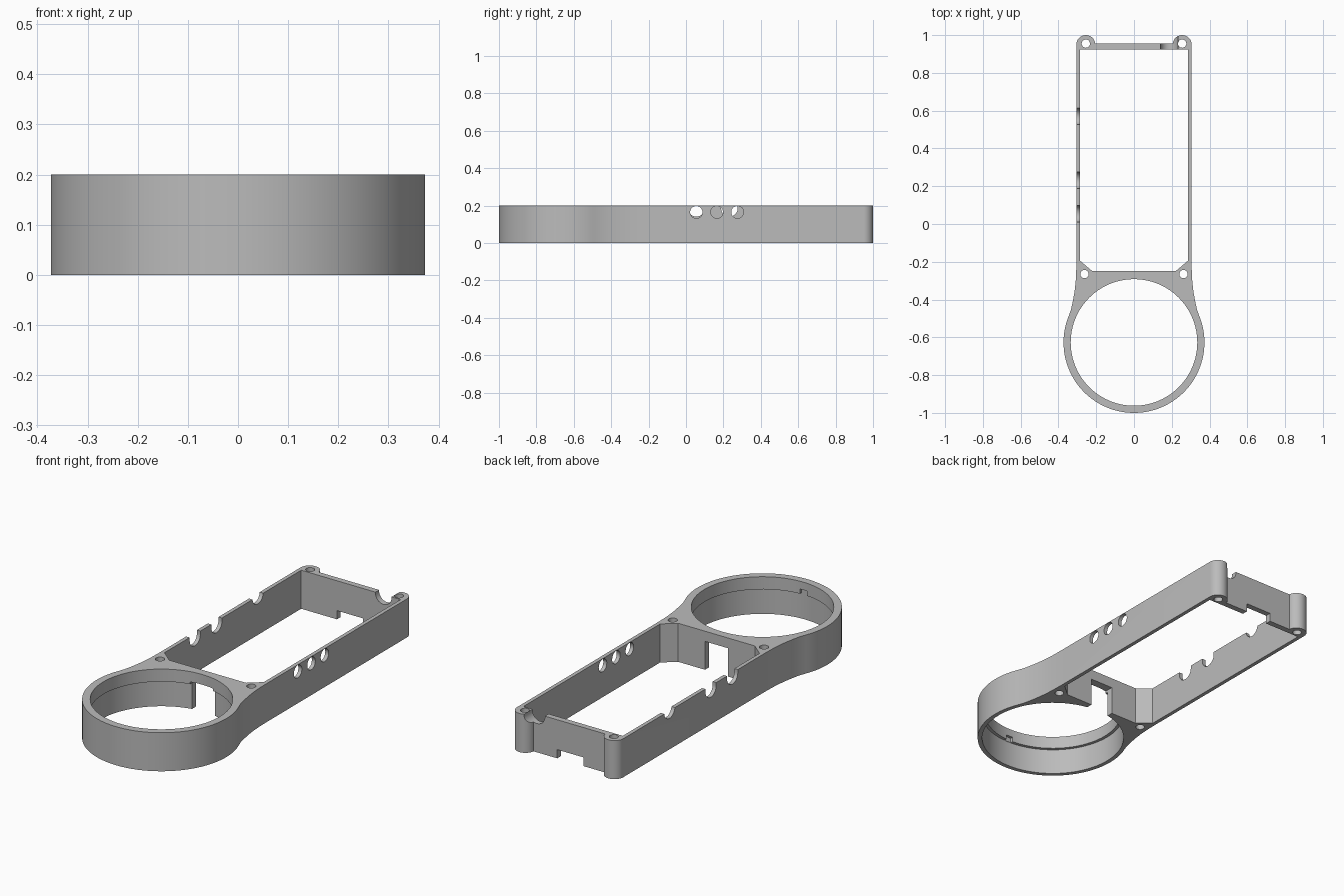
import bpy
import bmesh
from math import sin, cos, radians

HEIGHT = 0.2
RING_Y, RING_R = -0.627, 0.373

if "Cube" in bpy.data.objects:
    bpy.data.objects.remove(bpy.data.objects["Cube"], do_unlink=True)

grey = bpy.data.materials.new("plain grey")
grey.use_nodes = True
colour = (0.5, 0.5, 0.5, 1)
grey.diffuse_color = colour
grey.node_tree.nodes["Principled BSDF"].inputs["Base Color"].default_value = colour


def arc(cx, cy, r, start, end, steps):
    angles = [radians(start + (end - start) * i / steps) for i in range(steps + 1)]
    return [(cx + r * cos(a), cy + r * sin(a)) for a in angles]


def mirrored(half):
    """Close a right-hand half outline with its mirror image."""
    return half + [(-x, y) for x, y in reversed(half) if abs(x) > 1e-5]


def prism(name, outline, low, high, axis="z"):
    """Extrude an outline along an axis: z uses (x, y), x uses (y, z), y uses (x, z)."""
    place = {"z": lambda u, v, d: (u, v, d),
             "x": lambda u, v, d: (d, u, v),
             "y": lambda u, v, d: (u, d, v)}[axis]
    bm = bmesh.new()
    bottom = [bm.verts.new(place(u, v, low)) for u, v in outline]
    top = [bm.verts.new(place(u, v, high)) for u, v in outline]
    bm.faces.new(bottom)
    bm.faces.new(top)
    for i in range(len(outline)):
        j = (i + 1) % len(outline)
        bm.faces.new((bottom[i], bottom[j], top[j], top[i]))
    bmesh.ops.recalc_face_normals(bm, faces=bm.faces)
    mesh = bpy.data.meshes.new(name)
    bm.to_mesh(mesh)
    bm.free()
    obj = bpy.data.objects.new(name, mesh)
    bpy.context.collection.objects.link(obj)
    mesh.materials.append(grey)
    return obj


def disc(u, v, r, steps=32):
    return arc(u, v, r, 0, 360, steps)[:-1]


def rect(u0, u1, v0, v1):
    return [(u0, v0), (u1, v0), (u1, v1), (u0, v1)]


def cut(target, outline, low, high, axis="z"):
    cutter = prism("cutter", outline, low, high, axis)
    cutter.hide_render = True
    mod = target.modifiers.new("cut", "BOOLEAN")
    mod.operation = "DIFFERENCE"
    mod.solver = "EXACT"
    mod.object = cutter
    bpy.context.view_layer.objects.active = target
    bpy.ops.object.modifier_apply(modifier=mod.name)
    bpy.data.objects.remove(cutter, do_unlink=True)


# Outer shell: round head, flared neck, straight sides and rear screw bosses
half = arc(0, RING_Y, RING_R, -90, 21.5, 44)
half += [(0.334, -0.455), (0.324, -0.41), (0.315, -0.36), (0.309, -0.31),
         (0.306, -0.26), (0.305, -0.2)]
half += arc(0.255, 0.95, 0.05, 0, 174, 20)
frame = prism("housing_frame", mirrored(half), 0, HEIGHT)

# Long open bay with chamfered front corners
cut(frame, mirrored([(0.22, -0.25), (0.285, -0.195), (0.285, 0.925)]), -0.1, 0.3)

# Round opening, wider below an upper lip
cut(frame, disc(0, RING_Y, 0.335, 96), -0.1, 0.3)
cut(frame, disc(0, RING_Y, 0.351, 96), -0.1, 0.135)
cut(frame, rect(-0.02, 0.02, -0.976, -0.94), 0.1, 0.16)

# Screw holes
for side in (-1, 1):
    cut(frame, disc(side * 0.255, 0.955, 0.022), -0.1, 0.3)
    cut(frame, disc(side * 0.262, -0.265, 0.022), -0.1, 0.3)

# Row of round holes in the left wall
for y in (0.055, 0.165, 0.275):
    cut(frame, disc(y, 0.165, 0.033), 0.25, 0.35, "x")

# Open-topped round notches in the right wall
for y, z in ((0.055, 0.185), (0.232, 0.185), (0.57, 0.205)):
    cut(frame, arc(y, z, 0.044, 180, 360, 20) + [(y + 0.044, 0.3), (y - 0.044, 0.3)],
        -0.35, -0.25, "x")

# Rear wall: cable notch on top and a wide gap underneath
cut(frame, arc(0.187, 0.195, 0.046, 180, 360, 20) + [(0.233, 0.3), (0.141, 0.3)],
    0.9, 1.05, "y")
cut(frame, rect(-0.08, 0.07, -0.1, 0.045), 0.9, 1.05, "y")

# Doorway between the bay and the round head
cut(frame, rect(-0.066, 0.066, -0.1, 0.147), -0.4, -0.2, "y")

bpy.ops.object.select_all(action="DESELECT")
frame.select_set(True)
bpy.context.view_layer.objects.active = frame
bpy.ops.object.shade_smooth_by_angle(angle=radians(30))
